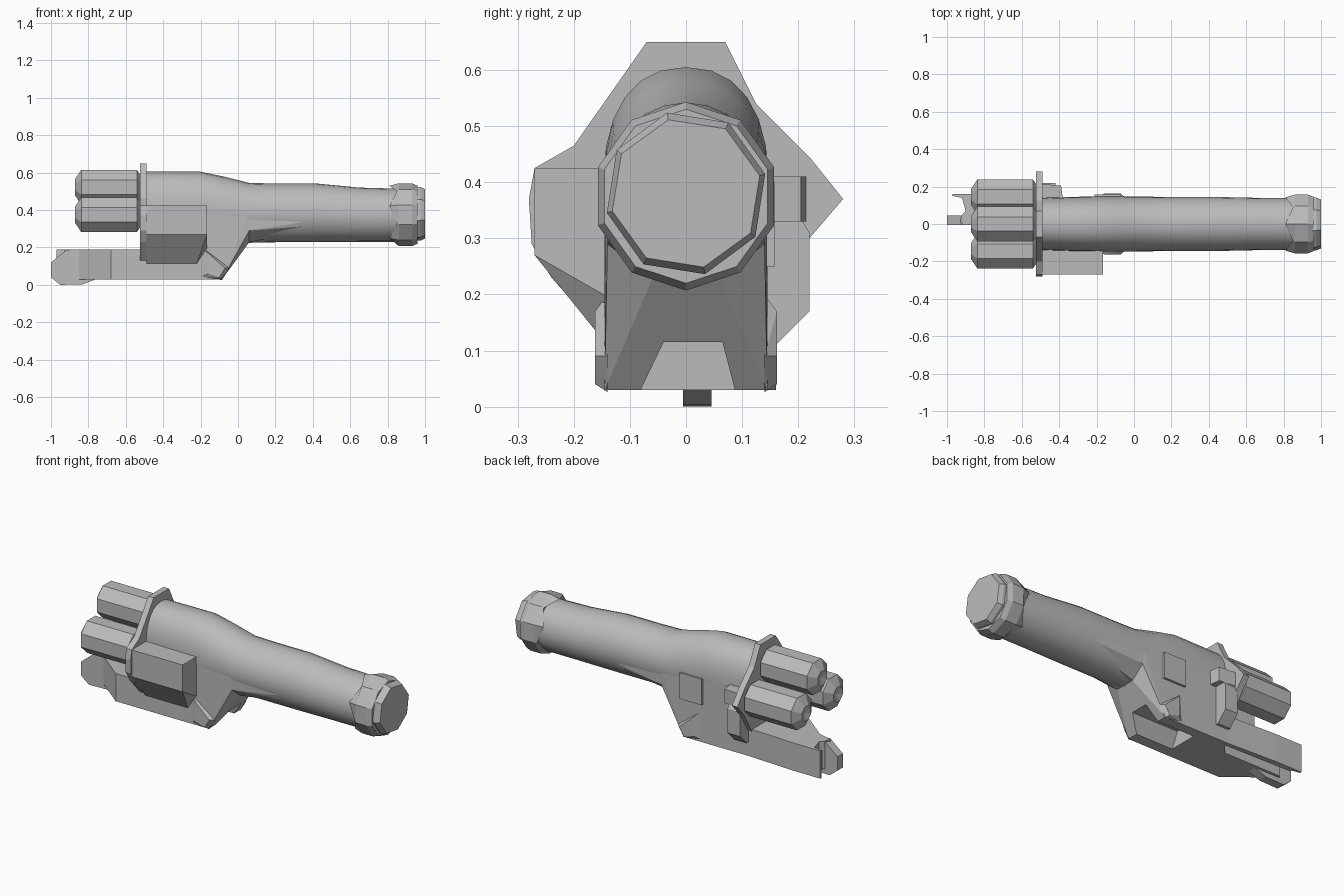
import bpy, bmesh, math

cube = bpy.data.objects.get("Cube")
if cube:
    bpy.data.objects.remove(cube)

grey = bpy.data.materials.new("light_grey")
grey.use_nodes = True
colour = (0.5, 0.5, 0.5, 1)
grey.diffuse_color = colour
grey.node_tree.nodes["Principled BSDF"].inputs["Base Color"].default_value = colour


def finish(name, bm, smooth=False):
    bmesh.ops.recalc_face_normals(bm, faces=bm.faces)
    mesh = bpy.data.meshes.new(name)
    bm.to_mesh(mesh)
    bm.free()
    ob = bpy.data.objects.new(name, mesh)
    bpy.context.collection.objects.link(ob)
    mesh.materials.append(grey)
    if smooth:
        bpy.ops.object.select_all(action='DESELECT')
        ob.select_set(True)
        bpy.context.view_layer.objects.active = ob
        bpy.ops.object.shade_smooth_by_angle(angle=math.radians(35))
    return ob


def prism(name, points, axis, lo, hi):
    """Extrude a flat outline along an axis; the points use the other two axes in order."""
    bm = bmesh.new()
    rings = []
    for d in (lo, hi):
        ring = []
        for p in points:
            co = list(p)
            co.insert("xyz".index(axis), d)
            ring.append(bm.verts.new(co))
        rings.append(ring)
        bm.faces.new(ring)
    n = len(points)
    for i in range(n):
        j = (i + 1) % n
        bm.faces.new((rings[0][i], rings[0][j], rings[1][j], rings[1][i]))
    return finish(name, bm)


def loft(name, stations, sides, turn=0, smooth=False, y=0, zigzag=0):
    """Rings along x, each station: x, centre z, half height, half width, power."""
    bm = bmesh.new()
    rings = []
    for k, (x, z, h, w, power) in enumerate(stations):
        ring = []
        for i in range(sides):
            a = 2 * math.pi * (i + turn) / sides
            c, s = math.cos(a), math.sin(a)
            shift = zigzag * (i % 2) if k == 0 else 0
            ring.append(bm.verts.new((x + shift,
                                      y + w * math.copysign(abs(c) ** (2 / power), c),
                                      z + h * math.copysign(abs(s) ** (2 / power), s))))
        rings.append(ring)
    for a, b in zip(rings, rings[1:]):
        for i in range(sides):
            j = (i + 1) % sides
            bm.faces.new((a[i], a[j], b[j], b[i]))
    bm.faces.new(rings[0])
    bm.faces.new(rings[-1])
    return finish(name, bm, smooth)


def hull(name, points):
    bm = bmesh.new()
    for p in points:
        bm.verts.new(p)
    bmesh.ops.convex_hull(bm, input=bm.verts)
    return finish(name, bm)


def both_sides(points):
    return [(x, side * y, z) for side in (-1, 1) for x, y, z in points]


def cut(target, cutter):
    cutter.hide_render = True
    mod = target.modifiers.new("cut", 'BOOLEAN')
    mod.operation = 'DIFFERENCE'
    mod.object = cutter
    bpy.context.view_layer.objects.active = target
    bpy.ops.object.modifier_apply(modifier=mod.name)
    bpy.data.objects.remove(cutter)


# Main tube, swelling towards the barrels
loft("main_tube", [(-.5, .4, .205, .14, 2.3), (-.34, .4, .205, .145, 2.3),
                   (-.2, .4, .205, .147, 2.3), (-.08, .395, .185, .147, 2.15),
                   (.06, .385, .16, .146, 2), (.2, .385, .157, .145, 2),
                   (.42, .385, .157, .145, 2), (.65, .375, .145, .14, 2),
                   (.88, .372, .142, .138, 2)], 24, smooth=True)

# Collar with a jagged rear rim, and the end cap
loft("end_collar", [(.81, .375, .155, .15, 2), (.86, .375, .168, .165, 2),
                    (.93, .375, .168, .165, 2), (.96, .375, .155, .153, 2)],
     10, turn=.5, zigzag=.04)
loft("end_cap", [(.95, .38, .148, .145, 2), (.975, .38, .148, .145, 2),
                 (1, .38, .135, .135, 2)], 8, turn=.3)

# Lower housing with a sloped rear, both hollowed below
housing = prism("lower_housing", [(-.5, .03), (-.085, .03), (-.085, .39), (-.5, .4)],
                'y', -.145, .145)
slope = hull("housing_slope", both_sides([(-.085, .145, .03), (-.085, .145, .385),
                                          (.06, .143, .385), (.06, .14, .29),
                                          (.06, .06, .228)]))
for part in (housing, slope):
    cut(part, prism("rear_channel", [(-.095, 0), (-.04, .115), (.065, .115), (.095, 0)],
                    'x', -.32, .3))

# Tapering creases that blend the housing into the tube
hull("tube_blend", both_sides([(.06, .143, .385), (.06, .14, .29), (.06, .06, .228),
                               (.57, .135, .37), (.57, .12, .33)]))

# Wide plates low on both sides of the housing
for side, name in ((-1, "right_heel_plate"), (1, "left_heel_plate")):
    hull(name, [(x, side * y, z) for x, y, z in
                ((-.19, .14, .2), (-.2, .14, .04), (-.085, .14, .026), (-.045, .14, .09),
                 (-.16, .162, .17), (-.16, .162, .06), (-.1, .162, .04), (-.07, .162, .09))])

# Forked base reaching out under the barrels
base = prism("forked_base", [(-.45, -.145), (-.68, -.145), (-.85, -.01), (-.93, .01),
                             (-.92, .05), (-.9, .07), (-.92, .14), (-.97, .15),
                             (-.97, .16), (-.8, .16), (-.5, .145)], 'z', .03, .19)
cut(base, prism("fork_channel", [(-1.1, .06), (-.55, .06), (-.5, .12), (-1.1, .135)],
                'z', -.1, .14))
hull("centre_finger", [(x, y, z) for y in (-.005, .045) for x, z in
                       ((-1, .04), (-1, .12), (-.92, .185), (-.8, .19),
                        (-.76, .03), (-.83, .003), (-.95, 0))])

# Flange that carries the barrels
prism("barrel_flange", [(-.07, .65), (.07, .65), (.125, .54), (.22, .445), (.28, .37),
                        (.22, .3), (.15, .18), (-.15, .13), (-.24, .23), (-.275, .29),
                        (-.28, .37), (-.27, .425), (-.2, .465)], 'x', -.525, -.49)

# Three fat eight-sided barrels with tapered ends
for name, y, z in (("top_barrel", 0, .522), ("right_barrel", -.145, .375),
                   ("left_barrel", .145, .375)):
    loft(name, [(x, z, r, r, 2) for x, r in
                ((-.86, .004), (-.872, .045), (-.838, .1), (-.54, .1), (-.515, .06))],
         8, turn=.5, y=y)

# Side box on the right with a slanted underside
hull("right_side_box", [(-.49, -.27, .425), (-.165, -.27, .425), (-.49, -.1, .425),
                        (-.165, -.1, .425), (-.49, -.27, .27), (-.165, -.27, .27),
                        (-.165, -.13, .19), (-.49, -.145, .115), (-.22, -.145, .115),
                        (-.49, -.1, .115), (-.22, -.1, .115)])

# Bracket and square panel on the left
prism("left_bracket", [(.13, .33), (.19, .36), (.22, .31), (.22, .17), (.16, .11), (.13, .11)],
      'x', -.5, -.42)
hull("left_bracket_rib", [(x, y, z) for z in (.33, .41)
                          for x, y in ((-.5, .13), (-.5, .215), (-.39, .205), (-.38, .13))])
prism("left_square_panel", [(-.21, .25), (-.07, .25), (-.07, .4), (-.21, .4)],
      'y', .14, .158)
